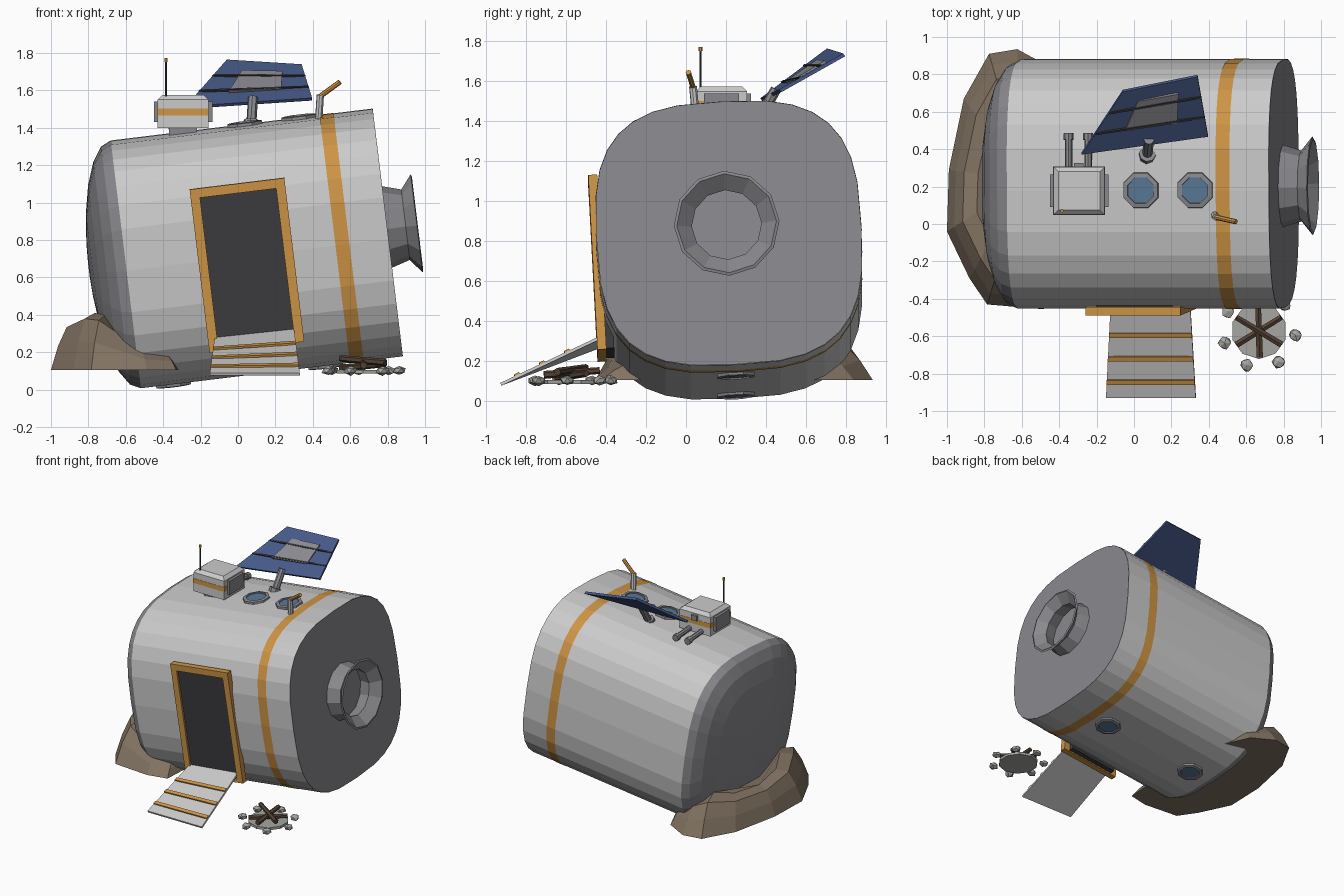
import bpy, bmesh, math, random
from math import cos, sin, pi, radians
from mathutils import Matrix, Vector

if "Cube" in bpy.data.objects:
    bpy.data.objects.remove(bpy.data.objects["Cube"])

random.seed(4)
R = 0.665
# Tilted hull frame: local x runs along the hull
HULL = (Matrix.Translation((0.10, 0.215, 0.755)) @ Matrix.Rotation(radians(-6.95), 4, 'Y')
        @ Matrix.Rotation(radians(3), 4, 'X'))
ID = Matrix.Identity(4)


def mat(name, rgb):
    m = bpy.data.materials.new(name)
    m.diffuse_color = (*rgb, 1)
    m.use_nodes = True
    m.node_tree.nodes["Principled BSDF"].inputs["Base Color"].default_value = m.diffuse_color
    return m


HULLGREY = mat("hull grey", (0.55, 0.56, 0.57))
ORANGE = mat("orange", (0.62, 0.30, 0.06))
DARK = mat("dark", (0.045, 0.045, 0.05))
STEEL = mat("steel", (0.25, 0.25, 0.27))
BLUE = mat("panel blue", (0.06, 0.10, 0.24))
GLASS = mat("glass", (0.10, 0.19, 0.30))
SOIL = mat("soil", (0.22, 0.17, 0.12))
WOOD = mat("wood", (0.09, 0.055, 0.035))
STONE = mat("stone", (0.38, 0.39, 0.36))


def make(name, bm, material=None, m=ID):
    bmesh.ops.recalc_face_normals(bm, faces=bm.faces[:])
    me = bpy.data.meshes.new(name)
    bm.to_mesh(me)
    bm.free()
    ob = bpy.data.objects.new(name, me)
    ob.matrix_world = m
    if material:
        me.materials.append(material)
    bpy.context.collection.objects.link(ob)
    return ob


def loft(name, rings, material=None, m=ID, cap0=True, cap1=True, closed=False):
    bm = bmesh.new()
    vs = [[bm.verts.new(p) for p in r] for r in rings]
    n = len(rings[0])
    pairs = list(zip(vs, vs[1:])) + ([(vs[-1], vs[0])] if closed else [])
    for a, b in pairs:
        for i in range(n):
            bm.faces.new((a[i], a[(i + 1) % n], b[(i + 1) % n], b[i]))
    if cap0 and not closed:
        bm.faces.new(vs[0])
    if cap1 and not closed:
        bm.faces.new(vs[-1])
    return make(name, bm, material, m)


def box(name, lo, hi, material=None, m=ID, bevel=0):
    bm = bmesh.new()
    c = [(a + b) / 2 for a, b in zip(lo, hi)]
    s = [b - a for a, b in zip(lo, hi)]
    bmesh.ops.create_cube(bm, size=1, matrix=Matrix.Translation(c) @ Matrix.Diagonal((*s, 1)))
    if bevel:
        top = [e for e in bm.edges if all(v.co.z > c[2] for v in e.verts)]
        bmesh.ops.bevel(bm, geom=top, offset=bevel, segments=1, affect='EDGES')
    return make(name, bm, material, m)


def rod(name, a, b, r, material=None, sides=8, r2=None):
    a, b = Vector(a), Vector(b)
    bm = bmesh.new()
    q = (b - a).to_track_quat('Z', 'Y').to_matrix().to_4x4()
    bmesh.ops.create_cone(bm, cap_ends=True, segments=sides, radius1=r, radius2=r2 or r,
                          depth=(b - a).length, matrix=Matrix.Translation((a + b) / 2) @ q)
    return make(name, bm, material)


def section(x, s=1.0, n=32, power=3.0):
    def c(v):
        return math.copysign(abs(v) ** (2 / power), v) * R * s
    return [(x, c(cos(2 * pi * i / n)), c(sin(2 * pi * i / n))) for i in range(n)]


def circle(x, r, n=12):
    return [(x, r * cos(2 * pi * i / n), r * sin(2 * pi * i / n)) for i in range(n)]


def slab(name, quad, s0, s1, t0, t1, z0, z1, material=None):
    """Plate laid on a bilinear patch given by four corners."""
    a, b, c, d = map(Vector, quad)
    up = (b - a).cross(d - a).normalized()
    up = up if up.z > 0 else -up

    def p(s, t, h):
        return a.lerp(b, s).lerp(d.lerp(c, s), t) + up * h
    st = ((s0, t0), (s1, t0), (s1, t1), (s0, t1))
    return loft(name, [[p(s, t, h) for s, t in st] for h in (z0, z1)], material)


# Hull, domed end, flat end plate, orange band
loft("hull", [section(x) for x in (-0.705, -0.35, 0, 0.35, 0.705)], HULLGREY, HULL, False, False)
dome = [section(-0.705 - 0.2 * sin(a), cos(a)) for a in (radians(d) for d in (0, 16, 32, 48, 64, 78, 87))]
loft("domed_end", dome, STEEL, HULL, False, True)
loft("end_plate", [section(0.69, 0.99), section(0.706, 0.998)], STEEL, HULL)
loft("hull_band", [section(0.42, 1.003), section(0.495, 1.003)], ORANGE, HULL, False, False)

# Engine nozzle
NOZZLE = HULL @ Matrix.Translation((0.705, -0.01, 0.03))
prof = [(0, 0.22), (0.10, 0.19), (0.16, 0.265), (0.165, 0.25), (0.10, 0.175), (0.01, 0.195)]
loft("engine_nozzle", [circle(x, r) for x, r in prof], STEEL, NOZZLE, False, True)

# Doorway: dark panel with an orange surround
dx0, dx1, dz0, dz1, w = -0.318, 0.192, -0.49, 0.392, 0.05
box("door_panel", (dx0 + w, -0.67, dz0 + 0.01), (dx1 - w, -0.60, dz1 - w), DARK, HULL)
for nm, lo, hi in (("left", (dx0, dz0), (dx0 + w, dz1)), ("right", (dx1 - w, dz0), (dx1, dz1)),
                   ("top", (dx0 + w, dz1 - w), (dx1 - w, dz1)),
                   ("bottom", (dx0 + w, dz0), (dx1 - w, dz0 + 0.03))):
    box("door_frame_" + nm, (lo[0], -0.685, lo[1]), (hi[0], -0.64, hi[1]), ORANGE, HULL)

# Ramp with cleats
ramp = [(-0.125, -0.43, 0.28), (0.30, -0.43, 0.325), (0.33, -0.93, 0.09), (-0.15, -0.93, 0.09)]
slab("ramp", ramp, 0, 1, 0, 1, -0.015, 0, HULLGREY)
for t in (0.33, 0.58, 0.83):
    slab("ramp_cleat", ramp, 0, 1, t - 0.025, t + 0.025, -0.002, 0.009, ORANGE)

# Round windows on roof and belly
for u, side in ((0.017, 1), (0.309, 1), (0.29, -1), (-0.53, -1)):
    m = HULL @ Matrix.Translation((u, 0, side * R)) @ Matrix.Rotation(-side * pi / 2, 4, 'Y') \
        @ Matrix.Rotation(pi / 8, 4, 'X')
    loft("window_rim", [circle(x, r, 8) for x, r in ((-0.02, 0.105), (0.012, 0.10), (0.016, 0.075), (-0.02, 0.07))],
         STEEL, m, closed=True)
    loft("window_glass", [circle(-0.015, 0.074, 8), circle(0.008, 0.074, 8)], GLASS, m)

# Roof equipment box
box("unit_base", (-0.37, 0.10, 1.33), (-0.22, 0.25, 1.41), STEEL)
box("unit_box", (-0.43, 0.05, 1.40), (-0.157, 0.305, 1.575), HULLGREY, bevel=0.025)
box("unit_stripe", (-0.432, 0.048, 1.465), (-0.155, 0.307, 1.502), ORANGE)
for x in (-0.44, -0.147):
    box("unit_side_plate", (x - 0.01, 0.09, 1.43), (x + 0.01, 0.265, 1.54), STEEL)
box("unit_back_block", (-0.32, 0.30, 1.50), (-0.27, 0.325, 1.54), STEEL)
for x in (-0.35, -0.245):
    rod("unit_pipe", (x, 0.29, 1.42), (x, 0.46, 1.41), 0.02, STEEL)
    rod("unit_pipe_cap", (x, 0.45, 1.41), (x, 0.485, 1.408), 0.027, STEEL)
rod("antenna", (-0.385, 0.072, 1.56), (-0.385, 0.072, 1.76), 0.005, DARK, 6)
rod("antenna_tip", (-0.385, 0.072, 1.752), (-0.385, 0.072, 1.772), 0.01, ORANGE, 6)

# Solar panel on a mast
panel = [(-0.28, 0.375, 1.51), (0.396, 0.47, 1.555), (0.34, 0.79, 1.735), (-0.06, 0.71, 1.76)]
slab("solar_panel", panel, 0, 1, 0, 1, -0.012, 0.006, BLUE)
slab("solar_panel_patch", panel, 0.28, 0.75, 0.3, 0.78, -0.014, 0.008, STEEL)
for t in (0.33, 0.66):
    slab("solar_panel_bar", panel, 0, 1, t - 0.015, t + 0.015, 0, 0.011, DARK)
rod("panel_mast", (0.07, 0.36, 1.40), (0.08, 0.45, 1.56), 0.027, STEEL)
rod("mast_foot", (0.07, 0.36, 1.40), (0.072, 0.375, 1.435), 0.045, STEEL)

# Bent stovepipe
rod("stovepipe", (0.43, 0.05, 1.42), (0.44, 0.035, 1.575), 0.02, HULLGREY)
rod("stovepipe_tip", (0.435, 0.037, 1.565), (0.545, 0.012, 1.645), 0.014, ORANGE)

# Soil mound pushed up around the domed end
base = [(-1.0, -0.04), (-0.99, 0.29), (-0.91, 0.67), (-0.775, 0.91), (-0.625, 0.935), (-0.45, 0.84),
        (-0.32, 0.55), (-0.30, 0.1), (-0.33, -0.42), (-0.49, -0.455), (-0.785, -0.43), (-0.88, -0.29)]
tops = [0.36, 0.31, 0.32, 0.36, 0.30, 0.24, 0.2, 0.2, 0.20, 0.22, 0.40, 0.41]
cx, cy = -0.58, 0.23


def mound_ring(k, f):
    return [(cx + (x - cx) * k, cy + (y - cy) * k, 0.105 + (h - 0.105) * f) for (x, y), h in zip(base, tops)]


loft("soil_mound", [mound_ring(1, 0), mound_ring(0.91, 0.5), mound_ring(0.80, 0.9), mound_ring(0.62, 1)], SOIL)

# Campfire: ash bed, crossed logs, ring of stones
fx, fy = 0.668, -0.572
rod("ash_bed", (fx, fy, 0.085), (fx, fy, 0.105), 0.15, STONE, 10)
for i, a in enumerate((0.55, 1.6, 2.6)):
    d = Vector((cos(a), sin(a), 0)) * 0.14
    c = Vector((fx, fy, 0.125 + 0.015 * i))
    rod("log", c - d - Vector((0, 0, 0.01)), c + d + Vector((0, 0, 0.012)), 0.02, WOOD, 6, 0.017)
for i in range(7):
    a = radians(148 + i * 360 / 7)
    bm = bmesh.new()
    bmesh.ops.create_icosphere(bm, subdivisions=1, radius=0.037)
    for v in bm.verts:
        v.co *= random.uniform(0.85, 1.15)
        v.co.z *= 0.7
    make("hearth_stone", bm, STONE, Matrix.Translation((fx + 0.195 * cos(a), fy + 0.195 * sin(a), 0.102)))
